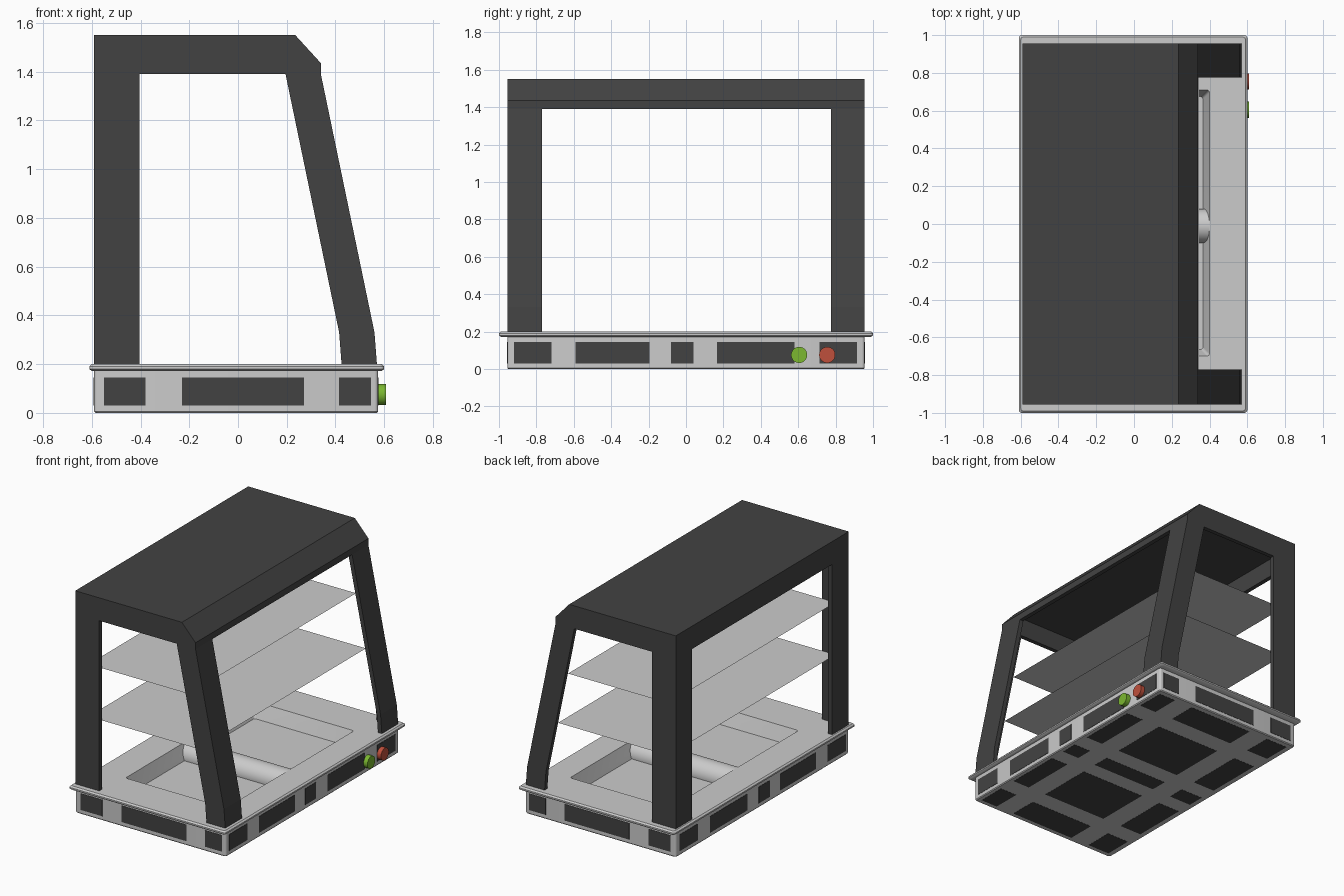
import bpy, bmesh, math
from mathutils import Matrix

if "Cube" in bpy.data.objects:
    bpy.data.objects.remove(bpy.data.objects["Cube"])


def material(name, rgb):
    m = bpy.data.materials.new(name)
    m.diffuse_color = (*rgb, 1)
    m.use_nodes = True
    m.node_tree.nodes["Principled BSDF"].inputs["Base Color"].default_value = m.diffuse_color
    return m


DARK = material("dark_metal", (0.055, 0.055, 0.055))
GREEN = material("green_plastic", (0.2, 0.48, 0.03))
RED = material("red_plastic", (0.52, 0.08, 0.045))


def finish(name, bm, mat=None, smooth=False):
    bmesh.ops.recalc_face_normals(bm, faces=bm.faces)
    me = bpy.data.meshes.new(name)
    bm.to_mesh(me)
    bm.free()
    ob = bpy.data.objects.new(name, me)
    bpy.context.collection.objects.link(ob)
    if mat:
        me.materials.append(mat)
    if smooth:
        bpy.ops.object.select_all(action='DESELECT')
        ob.select_set(True)
        bpy.context.view_layer.objects.active = ob
        bpy.ops.object.shade_smooth_by_angle(angle=math.radians(35))
    return ob


def prism(bm, pts, y0, y1):
    """Extrude an x-z outline along y."""
    a = [bm.verts.new((x, y0, z)) for x, z in pts]
    b = [bm.verts.new((x, y1, z)) for x, z in pts]
    bm.faces.new(a)
    bm.faces.new(b)
    for i in range(len(pts)):
        j = (i + 1) % len(pts)
        bm.faces.new((a[i], a[j], b[j], b[i]))


def box(bm, x, y, z):
    prism(bm, [(x[0], z[0]), (x[1], z[0]), (x[1], z[1]), (x[0], z[1])], *y)


def cylinder(name, axis, centre, r, depth, mat=None):
    bm = bmesh.new()
    bmesh.ops.create_cone(bm, cap_ends=True, segments=40, radius1=r, radius2=r, depth=depth,
                          matrix=Matrix.Translation(centre) @ Matrix.Rotation(math.pi / 2, 4, axis))
    return finish(name, bm, mat, True)


# base tub: stacked rounded rectangles from underside, over the lip, down into the well
def ring(bm, x0, x1, y0, y1, z, r=0.015, n=4):
    vs = []
    for k, (cx, cy) in enumerate([(x1 - r, y1 - r), (x0 + r, y1 - r), (x0 + r, y0 + r), (x1 - r, y0 + r)]):
        for i in range(n + 1):
            t = math.pi / 2 * (k + i / n)
            vs.append(bm.verts.new((cx + r * math.cos(t), cy + r * math.sin(t), z)))
    return vs


bm = bmesh.new()
levels = [
    (-.585, .570, -.950, .950, 0), (-.59, .575, -.955, .955, .006),
    (-.59, .575, -.955, .955, .172), (-.60, .59, -.99, .99, .172),
    (-.61, .60, -1, 1, .180), (-.61, .60, -1, 1, .190), (-.60, .59, -.99, .99, .2),
    (-.38, .40, -.70, .71, .2), (-.345, .365, -.665, .675, .1)]
rings = [ring(bm, *l) for l in levels]
for a, b in zip(rings, rings[1:]):
    for i in range(len(a)):
        j = (i + 1) % len(a)
        bm.faces.new((a[i], a[j], b[j], b[i]))
bm.faces.new(rings[0])
bm.faces.new(rings[-1])
finish("base_tub", bm, smooth=True)

# rounded bar dividing the well
cylinder("well_divider", 'Y', (.01, -.01, .11), .09, .78)

# dark panels on the sides and underside
XS = [(-.55, -.38), (-.23, .27), (.415, .545)]
YS = [(-.92, -.72), (-.59, -.195), (-.08, .04), (.165, .58), (.715, .915)]
Z, E = (.03, .145), .002
bm = bmesh.new()
for x in XS:
    for y in ((-.955 - E, -.95), (.95, .955 + E)):
        box(bm, x, y, Z)
    for y in YS:
        box(bm, x, y, (-E / 2, .005))
for y in YS:
    for x in ((-.59 - E, -.585), (.57, .575 + E)):
        box(bm, x, y, Z)
finish("base_panels", bm, DARK)

# push buttons
cylinder("green_button", 'Y', (.585, .605, .075), .043, .045, GREEN)
cylinder("red_button", 'Y', (.585, .755, .075), .043, .045, RED)

# hollow frame: two side sheets with a window each
T = .03
outer = [(-.59, .2), (-.59, 1.55), (.235, 1.55), (.34, 1.435), (.34, 1.39), (.56, .33), (.57, .2)]
window = [(.425, .2), (.415, .33), (.195, 1.39), (-.405, 1.39), (-.405, .2)]
for name, y0, y1 in (("front_side_frame", -.955, -.955 + T), ("rear_side_frame", .955 - T, .955)):
    bm = bmesh.new()
    prism(bm, outer + window, y0, y1)
    finish(name, bm, DARK)

# roof sheet folded down at both long edges
bm = bmesh.new()
prism(bm, [(-.59, 1.39), (-.59, 1.55), (.235, 1.55), (.34, 1.435), (.34, 1.39),
           (.31, 1.39), (.31, 1.423), (.222, 1.52), (-.56, 1.52), (-.56, 1.39)], -.955 + T, .955 - T)
finish("roof", bm, DARK)

# post sheets completing the L-shaped corners
for side, y0, y1 in (("front", -.955 + T, -.77), ("rear", .775, .955 - T)):
    bm = bmesh.new()
    prism(bm, [(.34, 1.39), (.56, .33), (.57, .2), (.54, .2), (.53, .33), (.31, 1.39)], y0, y1)
    finish(side + "_slanted_post", bm, DARK)
    bm = bmesh.new()
    box(bm, (-.59, -.56), (y0, y1), (.2, 1.39))
    finish(side + "_straight_post", bm, DARK)

# thin shelves
for name, x1, z in (("lower_shelf", .344, .68), ("upper_shelf", .267, 1.045)):
    bm = bmesh.new()
    bm.faces.new([bm.verts.new((x, y, z)) for x, y in
                  ((-.51, -.922), (x1, -.922), (x1, .922), (-.51, .922))])
    finish(name, bm)
